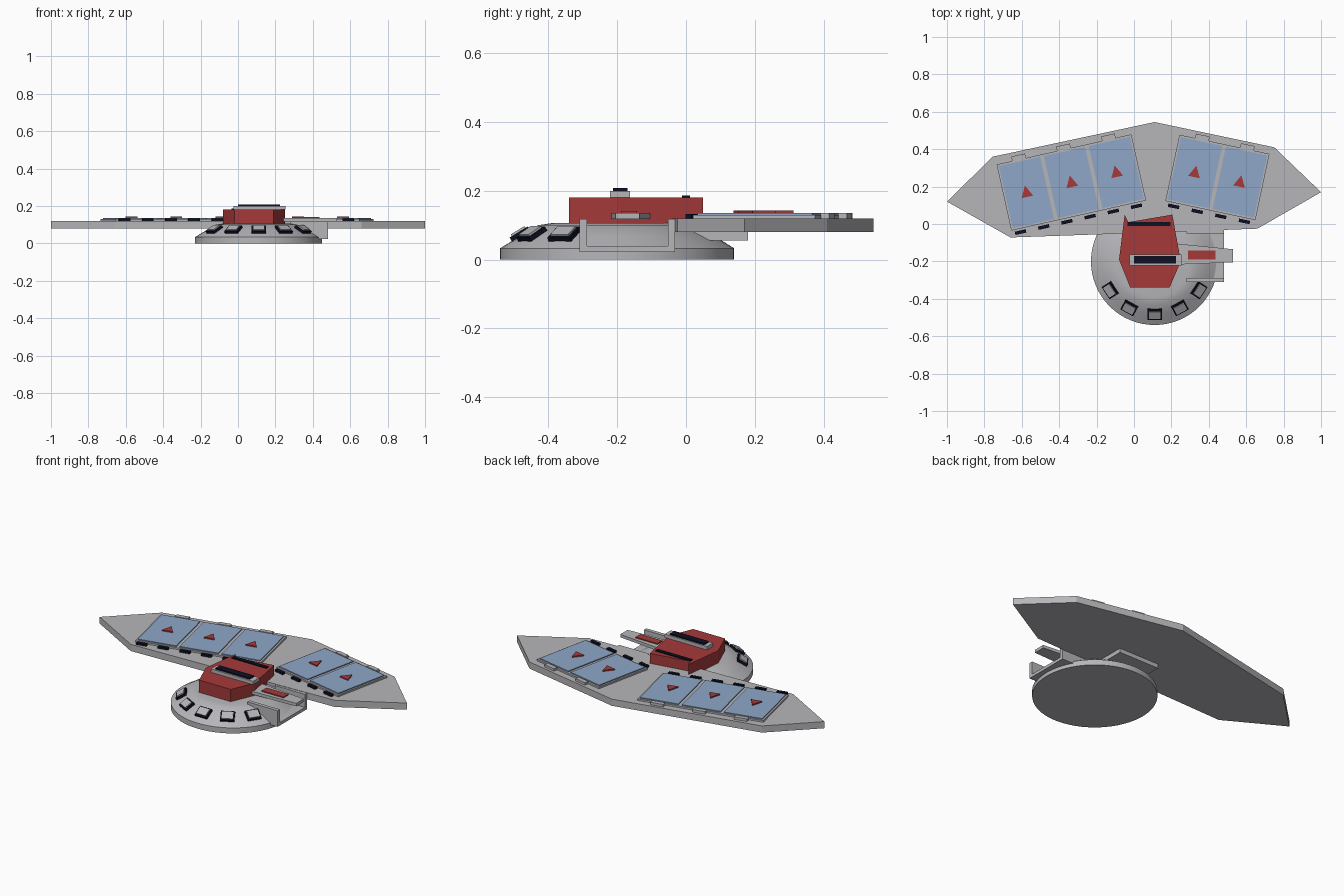
import bpy, bmesh, math
from mathutils import Matrix, Vector

if "Cube" in bpy.data.objects:
    bpy.data.objects.remove(bpy.data.objects["Cube"])


def material(name, rgb):
    m = bpy.data.materials.new(name)
    m.use_nodes = True
    m.diffuse_color = (*rgb, 1)
    b = m.node_tree.nodes["Principled BSDF"]
    b.inputs["Base Color"].default_value = (*rgb, 1)
    b.inputs["Roughness"].default_value = 0.6
    return m


GREY = material("light grey", (0.47, 0.465, 0.49))
RED = material("brick red", (0.38, 0.042, 0.042))
BLUE = material("soft blue", (0.275, 0.39, 0.58))
DARK = material("dark navy", (0.004, 0.005, 0.016))


def finish(name, bm, mat, matrix=None):
    bmesh.ops.recalc_face_normals(bm, faces=bm.faces)
    me = bpy.data.meshes.new(name)
    bm.to_mesh(me)
    bm.free()
    me.materials.append(mat)
    ob = bpy.data.objects.new(name, me)
    bpy.context.collection.objects.link(ob)
    if matrix is not None:
        ob.matrix_world = matrix
    return ob


def prism(name, outline, z0, z1, mat, matrix=None):
    """Extrude a flat outline from z0 up to z1."""
    bm = bmesh.new()
    face = bm.faces.new([bm.verts.new((x, y, z0)) for x, y in outline])
    ext = bmesh.ops.extrude_face_region(bm, geom=[face])["geom"]
    top = [v for v in ext if isinstance(v, bmesh.types.BMVert)]
    bmesh.ops.translate(bm, verts=top, vec=(0, 0, z1 - z0))
    return finish(name, bm, mat, matrix)


def slab(name, cx, cy, w, d, z0, z1, mat, matrix=None):
    x, y = w / 2, d / 2
    return prism(name, [(cx - x, cy - y), (cx + x, cy - y), (cx + x, cy + y), (cx - x, cy + y)],
                 z0, z1, mat, matrix)


# Wing-shaped board
prism("wing_board", [(-1, .12), (-.66, -.072), (.11, -.045), (.66, -.025), (1, .17),
                     (.75, .41), (.11, .545), (-.755, .36)], .08, .12, GREY)

# Round base: lathed profile
CENTRE = Vector((.11, -.2, 0))
bm = bmesh.new()
profile = [(0, 0), (.34, 0), (.34, .033), (.285, .067), (.23, .1), (.19, .106), (0, .107)]
pts = [bm.verts.new((r, 0, z)) for r, z in profile]
edges = [bm.edges.new(p) for p in zip(pts, pts[1:])]
bmesh.ops.spin(bm, geom=pts + edges, cent=(0, 0, 0), axis=(0, 0, 1), angle=2 * math.pi,
               steps=64, use_duplicate=False)
bmesh.ops.remove_doubles(bm, verts=bm.verts, dist=1e-5)
base = finish("round_base", bm, GREY, Matrix.Translation(CENTRE))
bpy.context.view_layer.objects.active = base
base.select_set(True)
bpy.ops.object.shade_smooth_by_angle(angle=math.radians(40))
base.select_set(False)

# Raised buttons on the sloping front of the base
slope = math.atan2(.067, .11)
for i in range(-2, 3):
    turn = math.radians(28.5 * i)
    m = (Matrix.Translation(CENTRE) @ Matrix.Rotation(turn, 4, 'Z')
         @ Matrix.Translation((0, -.28, .07)) @ Matrix.Rotation(slope, 4, 'X'))
    slab(f"button_rim_{i + 3}", 0, 0, .078, .062, -.01, .012, DARK, m)
    slab(f"button_cap_{i + 3}", 0, 0, .062, .046, .012, .018, GREY, m)

# Support block between base and board
slab("board_support", .115, .06, .27, .24, .055, .08, GREY)

# Red housing with its top details
prism("housing", [(-.02, -.34), (.19, -.34), (.25, -.2), (.205, .05), (-.03, .01),
                  (-.05, .05), (-.08, -.19)], .08, .18, RED)
slab("rear_slot", .08, 0, .23, .022, .18, .186, DARK)
slab("display_block", .115, -.192, .28, .058, .18, .2, GREY)
slab("display_slot", .112, -.191, .226, .042, .2, .208, DARK)

# Open card channel: U section swept along x
along_x = Matrix(((0, 0, 1, 0), (1, 0, 0, 0), (0, 1, 0, 0), (0, 0, 0, 1)))
prism("card_channel", [(-.31, .022), (-.032, .022), (-.032, .118), (-.052, .118), (-.052, .04),
                       (-.288, .04), (-.288, .118), (-.31, .118)], .28, .48, GREY, along_x)

# Side arm with red inlay
prism("side_arm", [(.2, -.218), (.53, -.205), (.53, -.135), (.2, -.102)], .118, .136, GREY)
slab("arm_inlay", .362, -.166, .145, .046, .136, .142, RED)


# Card zones: frame, blue panels, triangles, rear tabs and front slots
def card_zone(side, centre, degrees, count, slots, slot_start, slot_step):
    m = Matrix.Translation((*centre, 0)) @ Matrix.Rotation(math.radians(degrees), 4, 'Z')
    pitch = .246
    slab(f"{side}_zone_frame", 0, 0, count * pitch - .246 + .246, .362, .12, .13, GREY, m)
    for i in range(count):
        x = (i - (count - 1) / 2) * pitch
        slab(f"{side}_panel_{i + 1}", x, 0, .226, .34, .13, .136, BLUE, m)
        prism(f"{side}_marker_{i + 1}", [(x - .032, -.024), (x + .032, -.024), (x, .038)],
              .136, .143, RED, m)
        slab(f"{side}_tab_{i + 1}", x, .192, .075, .026, .12, .135, GREY, m)
    for i in range(slots):
        slab(f"{side}_slot_{i + 1}", slot_start + i * slot_step, -.2, .06, .018,
             .12, .132, DARK, m)


card_zone("right", (-.335, .222), 12.6, 3, 6, -.323, .127)
card_zone("left", (.446, .249), -12, 2, 4, -.197, .129)
